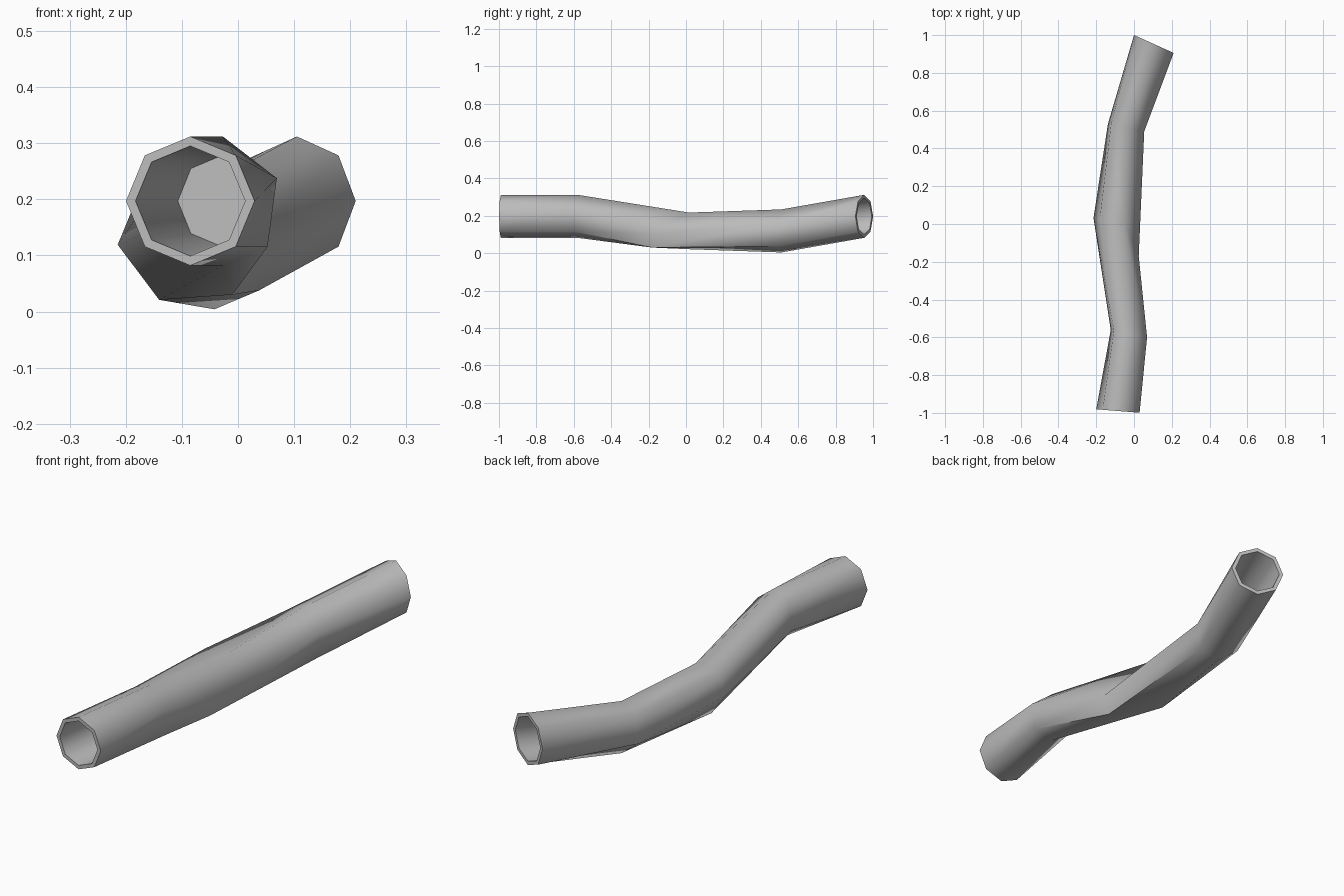
import bpy, bmesh, math
from mathutils import Vector

cube = bpy.data.objects.get("Cube")
if cube:
    bpy.data.objects.remove(cube, do_unlink=True)

SIDES = 8
OUTER, INNER, DEEP = 0.115, 0.098, 0.082

# Bend stations: centre, turn about z, pairs of neighbouring corners that merge
stations = [
    ((-0.085, -0.990, 0.197), 0.08, []),
    ((-0.027, -0.580, 0.197), 0.20, [(0, 1), (4, 5)]),
    ((-0.100, 0.020, 0.119), 0.10, [(1, 2), (5, 6)]),
    ((-0.042, 0.510, 0.119), 0.20, [(0, 1), (4, 5)]),
    ((0.105, 0.953, 0.197), 0.425, []),
]


def ring(bm, station, radius):
    centre, turn, _ = station
    across = Vector((math.cos(turn), -math.sin(turn), 0))
    verts = []
    for k in range(SIDES):
        a = math.tau * k / SIDES
        offset = across * math.cos(a) + Vector((0, 0, math.sin(a)))
        verts.append(bm.verts.new(Vector(centre) + offset * radius))
    return verts


def bridge(bm, a, b):
    for k in range(SIDES):
        n = (k + 1) % SIDES
        bm.faces.new((a[k], a[n], b[n], b[k]))


bm = bmesh.new()

# Outer wall
rings = [ring(bm, s, OUTER) for s in stations]
for a, b in zip(rings, rings[1:]):
    bridge(bm, a, b)

# Hollow mouth at each end: rim, inner wall and closing floor
for end, bend in ((0, 1), (4, 3)):
    lip = ring(bm, stations[end], INNER)
    floor = ring(bm, stations[bend], DEEP)
    bridge(bm, rings[end], lip)
    bridge(bm, lip, floor)
    bm.faces.new(floor)

# Lower right corners of the middle bend are drawn forward
rings[2][0].co = (0.025, -0.17, 0.105)
rings[2][7].co = (-0.010, -0.18, 0.030)

# Merge corners at the bends
for verts, (_, _, pairs) in zip(rings, stations):
    for i, j in pairs:
        middle = (verts[i].co + verts[j].co) / 2
        bmesh.ops.pointmerge(bm, verts=[verts[i], verts[j]], merge_co=middle)

bmesh.ops.recalc_face_normals(bm, faces=bm.faces[:])
mesh = bpy.data.meshes.new("bent_pipe")
bm.to_mesh(mesh)
bm.free()

pipe = bpy.data.objects.new("bent_pipe", mesh)
bpy.context.collection.objects.link(pipe)

# Plain grey
grey = bpy.data.materials.new("plain_grey")
grey.use_nodes = True
colour = (0.5, 0.5, 0.5, 1)
grey.diffuse_color = colour
grey.node_tree.nodes["Principled BSDF"].inputs["Base Color"].default_value = colour
mesh.materials.append(grey)

# Smooth sides, sharp rims
bpy.ops.object.select_all(action='DESELECT')
pipe.select_set(True)
bpy.context.view_layer.objects.active = pipe
bpy.ops.object.shade_smooth_by_angle(angle=math.radians(65))
